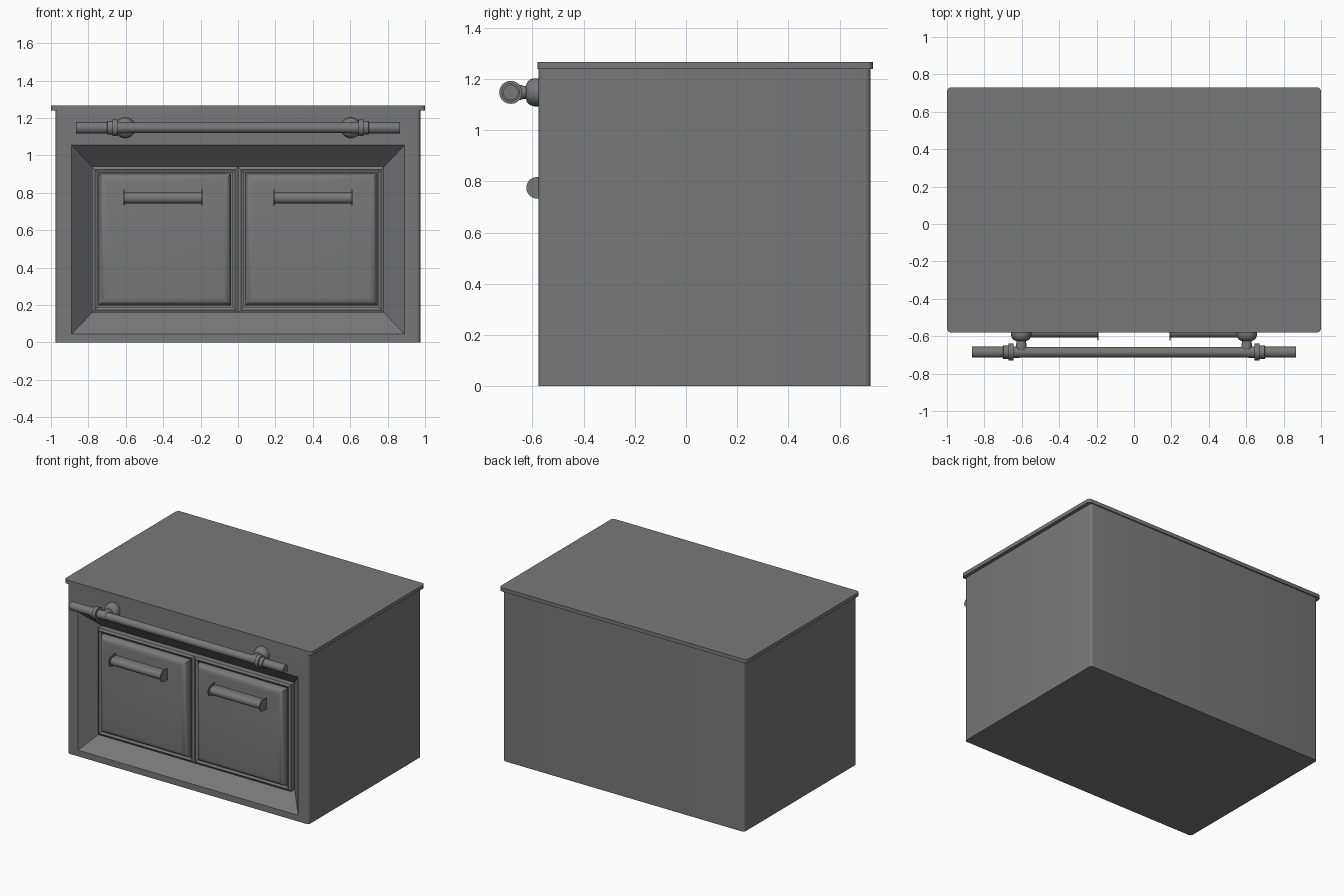
import bpy, bmesh
from math import pi, sin, cos
from mathutils import Vector

if "Cube" in bpy.data.objects:
    bpy.data.objects.remove(bpy.data.objects["Cube"])

FRONT, BACK, RECESS = -0.577, 0.721, -0.46
IRON = bpy.data.materials.new("dark_iron")
IRON.diffuse_color = (0.19, 0.19, 0.19, 1)
IRON.use_nodes = True
IRON.node_tree.nodes["Principled BSDF"].inputs["Base Color"].default_value = IRON.diffuse_color


def finish(name, bm, angle=0.6):
    bmesh.ops.recalc_face_normals(bm, faces=bm.faces[:])
    me = bpy.data.meshes.new(name)
    bm.to_mesh(me)
    bm.free()
    me.materials.append(IRON)
    ob = bpy.data.objects.new(name, me)
    bpy.context.collection.objects.link(ob)
    bpy.ops.object.select_all(action='DESELECT')
    ob.select_set(True)
    bpy.context.view_layer.objects.active = ob
    bpy.ops.object.shade_smooth_by_angle(angle=angle)
    return ob


def box(x0, x1, y0, y1, z0, z1):
    bm = bmesh.new()
    bmesh.ops.create_cube(bm, size=1)
    for v in bm.verts:
        v.co = Vector(((x0 + x1) / 2 + v.co.x * (x1 - x0),
                       (y0 + y1) / 2 + v.co.y * (y1 - y0),
                       (z0 + z1) / 2 + v.co.z * (z1 - z0)))
    return bm


def round_edges(bm, test, r, seg=4):
    edges = [e for e in bm.edges if test(*[v.co for v in e.verts])]
    bmesh.ops.bevel(bm, geom=edges, offset=r, segments=seg, profile=0.5, affect='EDGES')


def vertical(a, b):
    return abs(a.z - b.z) > 0.01


def lathe(name, profile, origin, axis, n=24):
    """Revolve (distance, radius) points round an axis."""
    bm = bmesh.new()
    axis = Vector(axis)
    u = Vector((0, 0, 1))
    w = axis.cross(u)
    rings = [[bm.verts.new(Vector(origin) + axis * d + (u * cos(2 * pi * i / n) + w * sin(2 * pi * i / n)) * r)
              for i in range(n)] for d, r in profile]
    for a, b in zip(rings, rings[1:]):
        for i in range(n):
            bm.faces.new((a[i], a[(i + 1) % n], b[(i + 1) % n], b[i]))
    bm.faces.new(rings[0])
    bm.faces.new(rings[-1])
    return finish(name, bm)


def half_round(name, x0, x1, r, y, z, back):
    """Bar with a rounded front and a flat back against the door."""
    pts = [(back, z + r)] + [(y - r * sin(pi * i / 14), z + r * cos(pi * i / 14)) for i in range(15)] + [(back, z - r)]
    bm = bmesh.new()
    ends = [[bm.verts.new((x, py, pz)) for py, pz in pts] for x in (x0, x1)]
    n = len(pts)
    for i in range(n):
        j = (i + 1) % n
        bm.faces.new((ends[0][i], ends[0][j], ends[1][j], ends[1][i]))
    for end in ends:
        bm.faces.new(end)
    return finish(name, bm)


# body with the sloped recess in its front
bm = box(-0.975, 0.975, FRONT, BACK, 0, 1.245)
round_edges(bm, vertical, 0.02)
bm.normal_update()
front = min(bm.faces, key=lambda f: f.calc_center_median().y)
for hx, z0, z1, y in ((0.89, 0.045, 1.055, FRONT), (0.78, 0.16, 0.94, RECESS)):
    bmesh.ops.inset_individual(bm, faces=[front], thickness=0.02)
    mid = front.calc_center_median().z
    for v in front.verts:
        v.co = Vector((hx if v.co.x > 0 else -hx, y, z1 if v.co.z > mid else z0))
finish("cabinet_body", bm)

# worktop slab
bm = box(-1, 1, -0.58, 0.73, 1.24, 1.267)
round_edges(bm, vertical, 0.022)
finish("worktop", bm)

for s, side in ((-1, "left"), (1, "right")):
    # mitred frame round each door, with a low ridge along its front
    bm = bmesh.new()
    rings = []
    for inset, y in ((0, RECESS), (0, -0.502), (0.015, -0.51), (0.03, -0.502), (0.03, RECESS)):
        x0, x1, z0, z1 = inset, 0.78 - inset, 0.16 + inset, 0.94 - inset
        rings.append([bm.verts.new((s * x, y, z)) for x, z in ((x0, z0), (x1, z0), (x1, z1), (x0, z1))])
    for a, b in zip(rings, rings[1:] + rings[:1]):
        for i in range(4):
            bm.faces.new((a[i], a[(i + 1) % 4], b[(i + 1) % 4], b[i]))
    finish(side + "_door_frame", bm, 0.4)

    # door with pillowed front edges
    bm = box(*sorted((s * 0.037, s * 0.745)), -0.543, RECESS + 0.005, 0.197, 0.903)
    round_edges(bm, lambda a, b: max(a.y, b.y) < -0.54, 0.042, 6)
    finish(side + "_door", bm)

    # door handle: half-round bar between two end plates
    half_round(side + "_door_handle", s * 0.195, s * 0.61, 0.029, -0.578, 0.772, -0.538)
    for x, where in ((0.19, "inner"), (0.606, "outer")):
        half_round(f"{side}_handle_{where}_plate", s * x, s * (x + 0.006), 0.042, -0.582, 0.775, -0.538)

    # rail bracket: dome on the wall and stem
    dome = [(-0.005, 0.055), (0.01, 0.055)] + [
        (0.01 + 0.038 * sin(t), 0.025 + 0.03 * cos(t)) for t in [pi / 2 * i / 6 for i in range(1, 7)]]
    lathe(side + "_rail_bracket", dome + [(0.056, 0.025), (0.068, 0.029), (0.095, 0.029), (0.115, 0.024)],
          (s * 0.603, FRONT, 1.148), (0, -1, 0))

    # rail end: elbow sleeve, collar and thicker tip
    lathe(side + "_rail_end",
          [(0.575, 0.029), (0.644, 0.031), (0.645, 0.045), (0.67, 0.045), (0.671, 0.036),
           (0.699, 0.036), (0.7, 0.03), (0.865, 0.03)],
          (0, -0.685, 1.148), (s, 0, 0))

# long towel rail
lathe("front_rail", [(-0.6, 0.028), (0.6, 0.028)], (0, -0.685, 1.148), (1, 0, 0))
